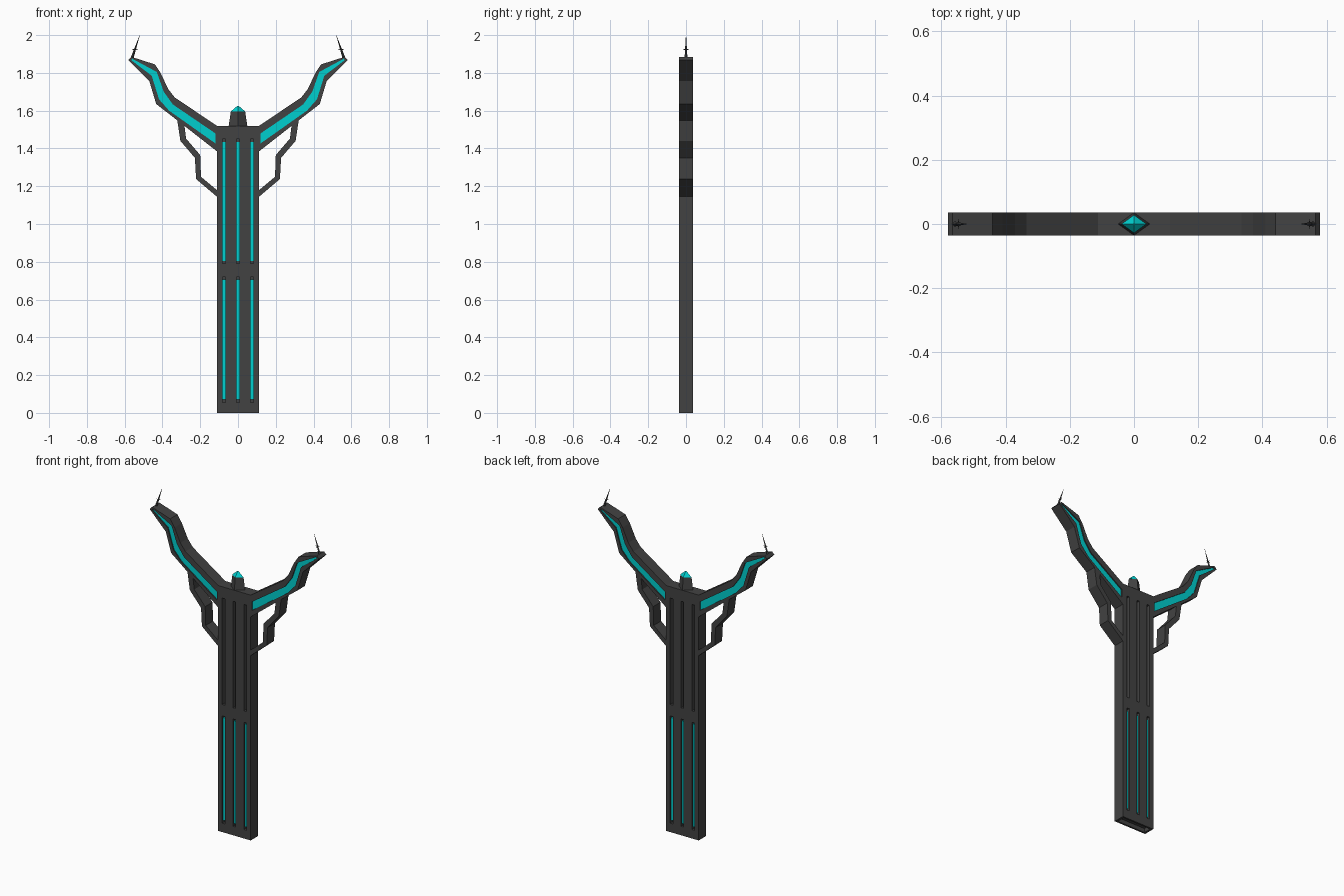
import bpy, bmesh, math
from mathutils import Matrix, Vector

if "Cube" in bpy.data.objects:
    bpy.data.objects.remove(bpy.data.objects["Cube"])

D = 0.036  # half depth of the whole frame

cyan = bpy.data.materials.new("cyan_glow")
cyan.diffuse_color = (0.0, 0.62, 0.62, 1)
cyan.use_nodes = True
cyan.node_tree.nodes["Principled BSDF"].inputs["Base Color"].default_value = cyan.diffuse_color
dark = bpy.data.materials.new("dark_metal")
dark.diffuse_color = (0.055, 0.055, 0.055, 1)
dark.use_nodes = True
dark.node_tree.nodes["Principled BSDF"].inputs["Base Color"].default_value = dark.diffuse_color


def finish(name, bm, mat):
    bmesh.ops.recalc_face_normals(bm, faces=bm.faces)
    me = bpy.data.meshes.new(name)
    bm.to_mesh(me)
    bm.free()
    if mat:
        me.materials.append(mat)
    ob = bpy.data.objects.new(name, me)
    bpy.context.collection.objects.link(ob)
    return ob


def add_box(bm, x0, x1, y0, y1, z0, z1):
    m = Matrix.Translation(((x0 + x1) / 2, (y0 + y1) / 2, (z0 + z1) / 2))
    bmesh.ops.create_cube(bm, size=1, matrix=m @ Matrix.Diagonal((x1 - x0, y1 - y0, z1 - z0, 1)))


def add_prism(bm, pts, y0, y1, side=1):
    # Extrude an x-z outline along y
    f = bm.faces.new([bm.verts.new((side * x, y0, z)) for x, z in pts])
    r = bmesh.ops.extrude_face_region(bm, geom=[f])
    vs = [v for v in r["geom"] if isinstance(v, bmesh.types.BMVert)]
    bmesh.ops.translate(bm, verts=vs, vec=(0, y1 - y0, 0))


def carve(ob, bm):
    # Subtract the cutter and bake the result
    cutter = finish("cutter", bm, None)
    cutter.hide_render = True
    mod = ob.modifiers.new("carve", "BOOLEAN")
    mod.operation = "DIFFERENCE"
    mod.solver = "EXACT"
    mod.object = cutter
    dg = bpy.context.evaluated_depsgraph_get()
    me = bpy.data.meshes.new_from_object(ob.evaluated_get(dg))
    ob.modifiers.clear()
    ob.data = me
    bpy.data.objects.remove(cutter)


# Post with recessed light slots on both faces and a hollow foot
bm = bmesh.new()
add_box(bm, -0.112, 0.112, -D, D, 0, 1.52)
post = finish("post", bm, dark)
cut = bmesh.new()
strips = bmesh.new()
# (slot bottom, slot top, slot floor, strip surface)
for z0, z1, floor, surf in ((0.055, 0.72, 0.015, 0.027), (0.79, 1.45, 0.008, 0.011)):
    for x in (-0.074, 0, 0.074):
        for s in (-1, 1):
            add_box(cut, x - 0.009, x + 0.009, *sorted((s * floor, s * 0.06)), z0, z1)
        add_box(strips, x - 0.0085, x + 0.0085, -surf, surf, z0 + 0.015, z1 - 0.015)
add_box(cut, -0.098, 0.098, -0.025, 0.025, -0.05, 0.025)
carve(post, cut)
finish("light_strips", strips, cyan)

# Outlines of the right-hand arm, its inlay and the brace below
arm = [(0.10, 1.515), (0.112, 1.52), (0.335, 1.67), (0.37, 1.715), (0.41, 1.80),
       (0.44, 1.845), (0.565, 1.885), (0.58, 1.868), (0.47, 1.758), (0.433, 1.635),
       (0.31, 1.54), (0.112, 1.385), (0.10, 1.38)]
inlay = [(0.12, 1.48), (0.345, 1.633), (0.393, 1.70), (0.43, 1.805), (0.56, 1.875),
         (0.565, 1.867), (0.457, 1.785), (0.418, 1.66), (0.365, 1.60), (0.12, 1.427)]
brace = [(0.322, 1.56), (0.32, 1.54), (0.305, 1.44), (0.228, 1.35), (0.222, 1.238),
         (0.112, 1.145), (0.105, 1.14), (0.105, 1.175), (0.112, 1.18), (0.196, 1.25),
         (0.20, 1.365), (0.275, 1.452), (0.285, 1.535)]

for label, s in (("right", 1), ("left", -1)):
    bm = bmesh.new()
    add_prism(bm, arm, -D, D, s)
    ob = finish(label + "_arm", bm, dark)
    cut = bmesh.new()
    add_prism(cut, inlay, -0.06, -0.026, s)
    add_prism(cut, inlay, 0.026, 0.06, s)
    carve(ob, cut)

    bm = bmesh.new()
    add_prism(bm, inlay, -0.029, 0.029, s)
    finish(label + "_arm_inlay", bm, cyan)

    bm = bmesh.new()
    add_prism(bm, brace, -D, D, s)
    finish(label + "_brace", bm, dark)

    # Leaning thorn on the arm tip with small side barbs
    bm = bmesh.new()
    base, tip = Vector((s * 0.562, 0, 1.875)), Vector((s * 0.52, 0, 2.0))
    axis = tip - base
    rot = axis.to_track_quat("Z", "Y").to_matrix().to_4x4()
    bmesh.ops.create_cone(bm, segments=4, radius1=0.008, radius2=0.0005, depth=axis.length,
                          cap_ends=True, matrix=Matrix.Translation((base + tip) / 2) @ rot)
    for k in range(4):
        a = k * math.pi / 2
        d = Vector((math.cos(a), math.sin(a), 0.15)).normalized()
        m = Matrix.Translation(base + axis * 0.38 + d * 0.008) @ d.to_track_quat("Z", "Y").to_matrix().to_4x4()
        bmesh.ops.create_cone(bm, segments=4, radius1=0.003, radius2=0.0003, depth=0.016,
                              cap_ends=True, matrix=m)
    finish(label + "_thorn", bm, dark)


# Diamond-section finial and gem
def diamond(name, r1, r2, z0, z1, mat):
    bm = bmesh.new()
    m = Matrix.Translation((0, 0, (z0 + z1) / 2)) @ Matrix.Diagonal((1, 0.72, 1, 1))
    bmesh.ops.create_cone(bm, segments=4, radius1=r1, radius2=r2, depth=z1 - z0, cap_ends=True, matrix=m)
    for v in bm.verts:  # keep the corners on the x and y axes
        if abs(v.co.x) > 1e-5 and abs(v.co.y) > 1e-5:
            r = math.hypot(v.co.x, v.co.y / 0.72)
            a = math.atan2(v.co.y / 0.72, v.co.x) + math.pi / 4
            v.co.x, v.co.y = r * math.cos(a), r * math.sin(a) * 0.72
    return finish(name, bm, mat)


diamond("finial", 0.05, 0.038, 1.515, 1.595, dark)
diamond("gem", 0.039, 0.004, 1.595, 1.625, cyan)
